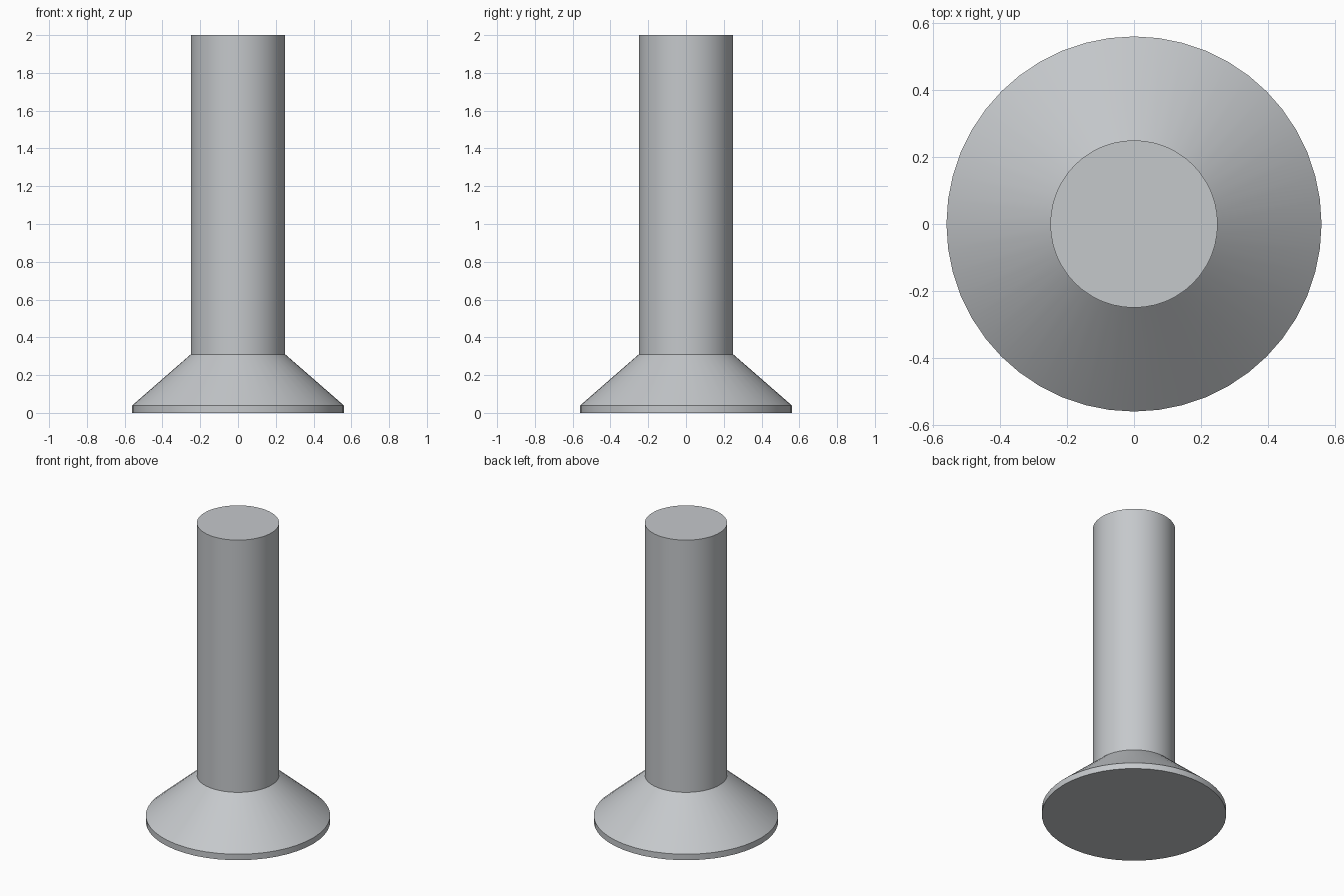
import bpy
import bmesh
from math import radians

cube = bpy.data.objects.get("Cube")
if cube:
    bpy.data.objects.remove(cube, do_unlink=True)

SEGMENTS = 48
HEAD_R, SHANK_R = 0.56, 0.25
RIM_Z, NECK_Z, TOP_Z = 0.04, 0.31, 2.0

# Plain metal
metal = bpy.data.materials.new("light grey metal")
metal.use_nodes = True
colour = (0.56, 0.58, 0.60, 1)
metal.diffuse_color = colour
metal.node_tree.nodes["Principled BSDF"].inputs["Base Color"].default_value = colour

# Countersunk head and shank: one closed skin, grown upwards from the flat base
bm = bmesh.new()
bmesh.ops.create_circle(bm, cap_ends=True, segments=SEGMENTS, radius=HEAD_R)
face = bm.faces[:][0]
profile = [(HEAD_R, RIM_Z), (SHANK_R, NECK_Z), (SHANK_R, TOP_Z)]
edges = bm.edges[:]
for radius, z in profile:
    grown = bmesh.ops.extrude_edge_only(bm, edges=edges)["geom"]
    edges = [g for g in grown if isinstance(g, bmesh.types.BMEdge)]
    for v in [g for g in grown if isinstance(g, bmesh.types.BMVert)]:
        v.co.xy = v.co.xy.normalized() * radius
        v.co.z = z
bmesh.ops.contextual_create(bm, geom=edges)
bmesh.ops.recalc_face_normals(bm, faces=bm.faces[:])

mesh = bpy.data.meshes.new("countersunk_rivet")
bm.to_mesh(mesh)
bm.free()
mesh.materials.append(metal)
rivet = bpy.data.objects.new("countersunk_rivet", mesh)
bpy.context.collection.objects.link(rivet)

# Smooth round sides, crisp rim, neck and end
bpy.ops.object.select_all(action="DESELECT")
rivet.select_set(True)
bpy.context.view_layer.objects.active = rivet
bpy.ops.object.shade_smooth_by_angle(angle=radians(30))
